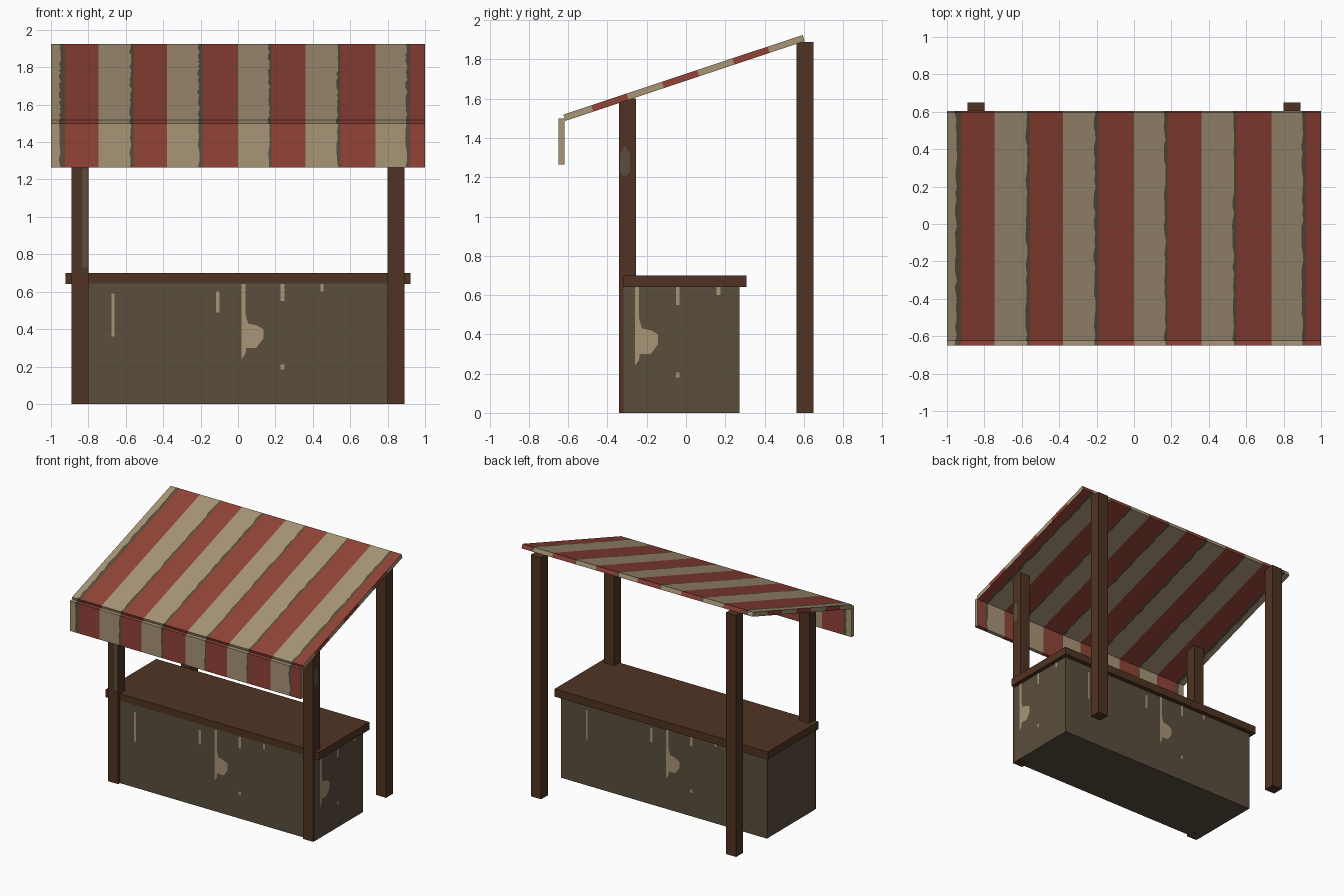
import bpy, random
from mathutils import Vector

if "Cube" in bpy.data.objects:
    bpy.data.objects.remove(bpy.data.objects["Cube"])

random.seed(4)


def srgb(r, g, b):
    f = lambda c: c / 12.92 if c <= 0.04045 else ((c + 0.055) / 1.055) ** 2.4
    return (f(r / 255), f(g / 255), f(b / 255), 1)


def material(name, *rgb):
    m = bpy.data.materials.new(name)
    m.diffuse_color = srgb(*rgb)
    m.use_nodes = True
    m.node_tree.nodes["Principled BSDF"].inputs["Base Color"].default_value = m.diffuse_color
    return m


CREAM = material("cream cloth", 168, 149, 119)
OLIVE = material("dark olive", 90, 78, 60)
RED = material("red cloth", 146, 67, 55)
WOOD = material("brown wood", 80, 52, 35)


def mesh_object(name, verts, faces, mats, indices=None):
    me = bpy.data.meshes.new(name)
    me.from_pydata(verts, [], faces)
    for m in mats:
        me.materials.append(m)
    if indices:
        me.polygons.foreach_set("material_index", indices)
    me.update()
    ob = bpy.data.objects.new(name, me)
    bpy.context.collection.objects.link(ob)
    return ob


def box(name, x, y, z, mat):
    verts = [(a, b, c) for a in x for b in y for c in z]
    faces = [(0, 1, 3, 2), (4, 6, 7, 5), (0, 4, 5, 1),
             (2, 3, 7, 6), (0, 2, 6, 4), (1, 5, 7, 3)]
    return mesh_object(name, verts, faces, [mat])


# Striped cloth slab: runs along x, and from p0 to p1 in the y-z plane
EDGES = [-1, -.953, -.924, -.745, -.575, -.557, -.38, -.21, -.19, 0,
         .165, .18, .36, .53, .547, .735, .90, .92, 1]


def striped_slab(name, p0, p1, offset, rows, end_rule):
    p0, p1, off = (Vector((0, *p)) for p in (p0, p1, offset))
    n = len(EDGES)
    verts = []
    rag = [[random.uniform(-.006, .006) if k % 3 == 1 else 0 for k in range(n)]
           for _ in range(rows + 1)]
    for layer in (0, 1):
        for i in range(rows + 1):
            p = p0.lerp(p1, i / rows) + off * layer
            verts += [(x + rag[i][k], p.y, p.z) for k, x in enumerate(EDGES)]
    v = lambda l, i, k: l * (rows + 1) * n + i * n + k
    faces, idx = [], []
    for k in range(n - 1):
        for i in range(rows):  # both broad sides
            faces.append((v(1, i, k), v(1, i, k + 1), v(1, i + 1, k + 1), v(1, i + 1, k)))
            faces.append((v(0, i, k), v(0, i + 1, k), v(0, i + 1, k + 1), v(0, i, k + 1)))
            idx += [k % 3] * 2
        faces.append((v(0, 0, k), v(0, 0, k + 1), v(1, 0, k + 1), v(1, 0, k)))
        faces.append((v(0, rows, k), v(1, rows, k), v(1, rows, k + 1), v(0, rows, k + 1)))
        idx += [k % 3] * 2
    for i in range(rows):  # ends, banded along the length
        e = n - 1
        faces.append((v(0, i, 0), v(1, i, 0), v(1, i + 1, 0), v(0, i + 1, 0)))
        faces.append((v(0, i, e), v(0, i + 1, e), v(1, i + 1, e), v(1, i, e)))
        idx += [end_rule(i)] * 2
    return mesh_object(name, verts, faces, [CREAM, OLIVE, RED], idx)


striped_slab("canopy_roof", (-.615, 1.487), (.605, 1.893), (-.01, .032), 34,
             lambda i: 2 if ((i + 1) // 5) % 2 else 0)
striped_slab("canopy_valance", (-.62, 1.265), (-.62, 1.50), (-.03, 0), 6, lambda i: 0)

# Posts
for side, s in (("left", -1), ("right", 1)):
    xs = sorted((s * .80, s * .889))
    box("front_post_" + side, xs, (-.34, -.255), (0, 1.60), WOOD)
    box("back_post_" + side, xs, (.562, .65), (0, 1.89), WOOD)

# Counter
box("counter_body", (-.891, .891), (-.318, .272), (0, .645), OLIVE)
box("counter_top", (-.923, .923), (-.318, .307), (.64, .70), WOOD)


# Worn paint patches: thin plates lying on a wall of the counter or a post
def patch(name, wall, points, mat=CREAM):
    put = {"front": lambda u, z: (u, -.320, z), "back": lambda u, z: (-u, .274, z),
           "right": lambda u, z: (.893, u, z), "left": lambda u, z: (-.893, -u, z),
           "post": lambda u, z: (u, -.342, z)}[wall]
    mesh_object(name, [put(u, z) for u, z in points], [tuple(range(len(points)))], [mat])


def streak(name, wall, u0, u1, z0, z1, mat=CREAM):
    patch(name, wall, [(u0, z0), (u1, z0), (u1, z1), (u0, z1)], mat)


BLOB = [(0, .24), (.18, .27), (.2, .30), (.68, .30), (1, .35), (1, .40),
        (.7, .42), (.3, .43), (.18, .48), (.18, .64), (0, .64)]
for wall in ("front", "back"):
    patch("worn_patch_" + wall, wall, [(.02 + .115 * a, z) for a, z in BLOB])
    for k, (u, w, z0, z1) in enumerate([(-.675, .014, .36, .59), (-.118, .02, .49, .60),
                                        (.228, .02, .55, .64), (.44, .016, .60, .64),
                                        (.228, .02, .185, .21)]):
        streak(f"worn_streak_{wall}_{k}", wall, u, u + w, z0, z1)
patch("worn_patch_right", "right", [(-.26 + .118 * a, z) for a, z in BLOB])
for k, (u, w, z0, z1) in enumerate([(-.05, .018, .55, .64), (.155, .02, .60, .64),
                                    (-.05, .018, .18, .205)]):
    streak(f"worn_streak_right_{k}", "right", u, u + w, z0, z1)
streak("worn_post_streak", "post", -.835, -.805, .73, 1.26, OLIVE)
patch("worn_post_patch", "right", [(-.335, 1.22), (-.31, 1.2), (-.285, 1.23),
                                   (-.285, 1.32), (-.31, 1.36), (-.335, 1.32)], OLIVE)
